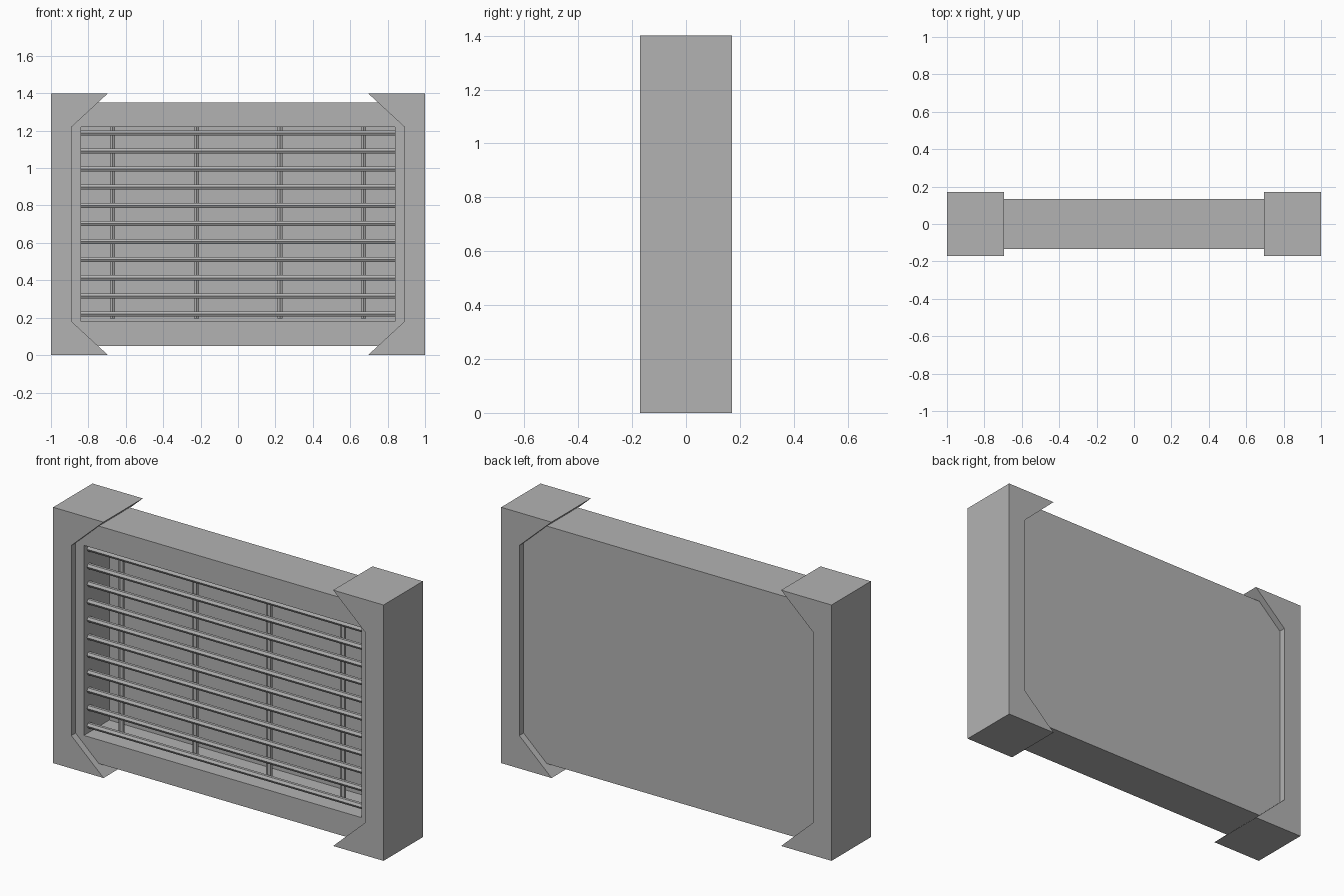
import bpy
import bmesh
from math import pi
from mathutils import Matrix, Vector

default = bpy.data.objects.get("Cube")
if default:
    bpy.data.objects.remove(default, do_unlink=True)

GREY = (0.45, 0.45, 0.45, 1.0)
grey = bpy.data.materials.new("plain grey")
grey.use_nodes = True
grey.diffuse_color = GREY
grey.node_tree.nodes["Principled BSDF"].inputs["Base Color"].default_value = GREY

MID_Z = 0.70
FRONT = -0.133
BAR_RADIUS = 0.0155


def finish(name, bm):
    """Turn a bmesh into a named, coloured object."""
    bmesh.ops.recalc_face_normals(bm, faces=bm.faces)
    mesh = bpy.data.meshes.new(name)
    bm.to_mesh(mesh)
    bm.free()
    mesh.materials.append(grey)
    obj = bpy.data.objects.new(name, mesh)
    bpy.context.collection.objects.link(obj)
    return obj


def bar(name, location, length, along_x=False):
    """Six-sided rod with an edge facing the front."""
    turn = Matrix.Rotation(pi / 2, 4, "Y") if along_x else Matrix()
    bm = bmesh.new()
    bmesh.ops.create_cone(bm, cap_ends=True, segments=6, radius1=BAR_RADIUS,
                          radius2=BAR_RADIUS, depth=length,
                          matrix=Matrix.Translation(location) @ turn)
    return finish(name, bm)


# Housing: a box whose front is inset and pushed back into a deep recess
bm = bmesh.new()
bmesh.ops.create_cube(bm, size=1, matrix=Matrix.Translation((0, 0, MID_Z))
                      @ Matrix.Diagonal((1.94, -2 * FRONT, 1.30, 1)))
front = min(bm.faces, key=lambda f: f.calc_center_median().y)
bmesh.ops.inset_region(bm, faces=[front], thickness=0.13, use_even_offset=True)
bmesh.ops.inset_region(bm, faces=[front], thickness=0)
bmesh.ops.translate(bm, verts=front.verts[:], vec=(0, 0.22, 0))
finish("housing", bm)

# End brackets: chamfered C profile, extruded front to back
profile = [(1, 0), (0.695, 0), (0.89, 0.18), (0.89, 1.22), (0.695, 1.4), (1, 1.4)]
for side, sign in (("left", 1), ("right", -1)):
    bm = bmesh.new()
    face = bm.faces.new([bm.verts.new((sign * x, -0.17, z)) for x, z in profile])
    ext = bmesh.ops.extrude_face_region(bm, geom=[face], use_keep_orig=True)
    moved = [v for v in ext["geom"] if isinstance(v, bmesh.types.BMVert)]
    bmesh.ops.translate(bm, verts=moved, vec=(0, 0.34, 0))
    finish(f"{side}_end_bracket", bm)

# Grille: horizontal bars in front of four upright bars
for i in range(11):
    bar(f"horizontal_bar_{i + 1}", Vector((0, -0.09, 0.22 + i * 0.0968)), 1.70, True)
for i in range(4):
    bar(f"upright_bar_{i + 1}", Vector((-0.67 + i * 0.447, -0.05, 0.714)), 1.034)
